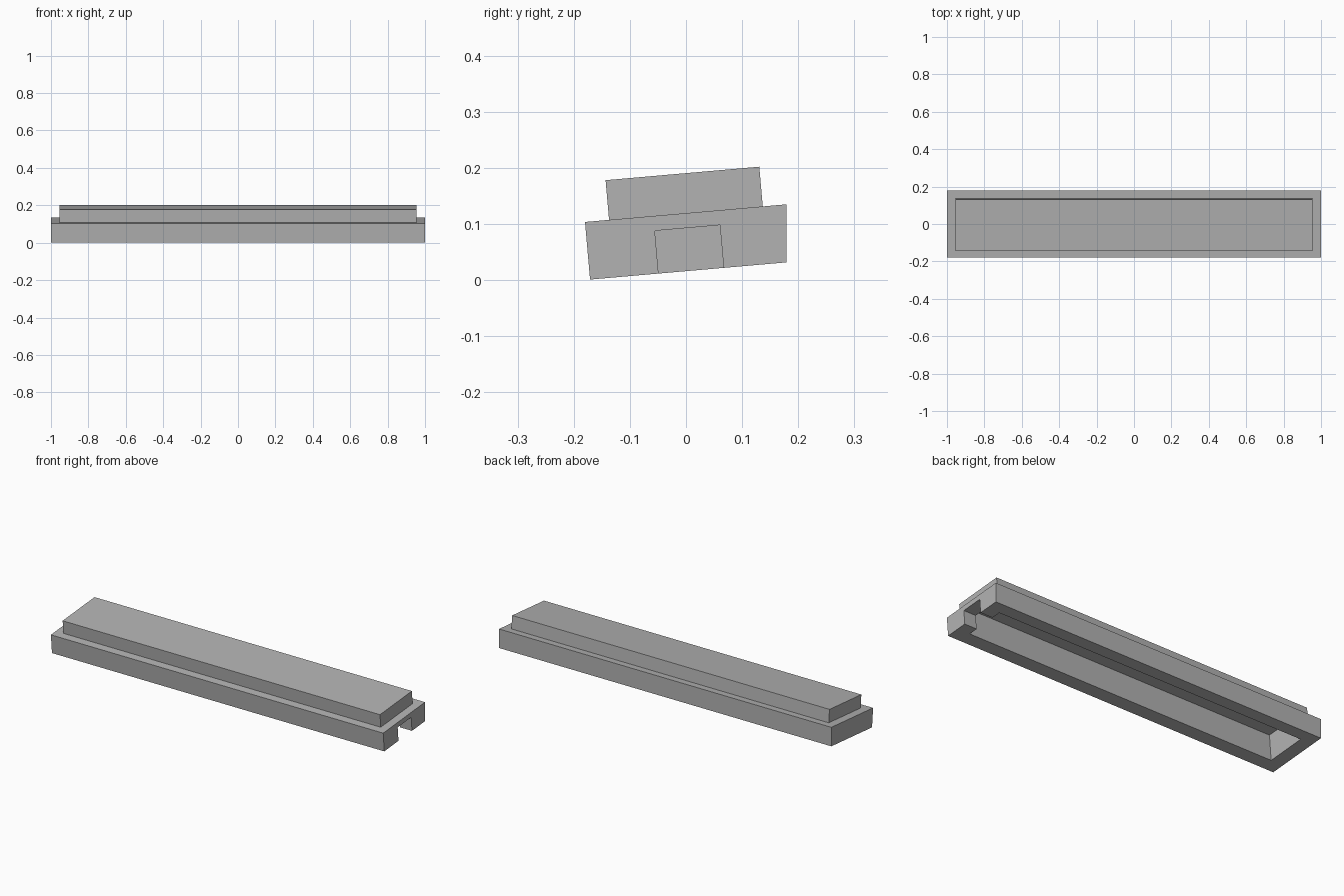
import bpy
import bmesh
from mathutils import Matrix, Vector
from math import radians

cube = bpy.data.objects.get("Cube")
if cube:
    bpy.data.objects.remove(cube, do_unlink=True)

grey = bpy.data.materials.new("plain_grey")
grey.use_nodes = True
colour = (0.45, 0.45, 0.45, 1)
grey.diffuse_color = colour
grey.node_tree.nodes["Principled BSDF"].inputs["Base Color"].default_value = colour

# The whole body leans back from its front bottom edge
LEAN = Matrix.Translation((0, -0.171, 0.001)) @ Matrix.Rotation(radians(5), 4, "X")


def prism(name, profile, x0, x1):
    """Extrude a (depth, height) profile along x."""
    bm = bmesh.new()
    face = bm.faces.new([bm.verts.new((x0, u, v)) for u, v in profile])
    out = bmesh.ops.extrude_face_region(bm, geom=[face])
    moved = [g for g in out["geom"] if isinstance(g, bmesh.types.BMVert)]
    bmesh.ops.translate(bm, verts=moved, vec=Vector((x1 - x0, 0, 0)))
    bmesh.ops.recalc_face_normals(bm, faces=bm.faces)
    bm.transform(LEAN)
    mesh = bpy.data.meshes.new(name)
    bm.to_mesh(mesh)
    bm.free()
    mesh.materials.append(grey)
    obj = bpy.data.objects.new(name, mesh)
    bpy.context.collection.objects.link(obj)
    return obj


def rect(u0, u1, v0, v1):
    return [(u0, v0), (u1, v0), (u1, v1), (u0, v1)]


def cut(obj, cutter):
    mod = obj.modifiers.new("cut", "BOOLEAN")
    mod.operation = "DIFFERENCE"
    mod.solver = "EXACT"
    mod.object = cutter
    bpy.context.view_layer.objects.active = obj
    bpy.ops.object.modifier_apply(modifier=mod.name)


# Base with an upright back, and the smaller raised block on it
base = prism("base", [(0, 0), (0.3515, 0), (0.3605, 0.103), (0, 0.103)], -1, 1)
block = prism("raised_top", rect(0.043, 0.318, 0.103, 0.174), -0.955, 0.955)

# Hollow underside and the slot through the left end wall
hollow = prism("hollow_cutter", rect(0.072, 0.289, -0.1, 0.143), -0.927, 0.927)
slot = prism("slot_cutter", rect(0.1225, 0.239, -0.1, 0.0765), 0.85, 1.1)
for target, cutter in ((base, hollow), (block, hollow), (base, slot)):
    cut(target, cutter)
for cutter in (hollow, slot):
    bpy.data.objects.remove(cutter, do_unlink=True)
